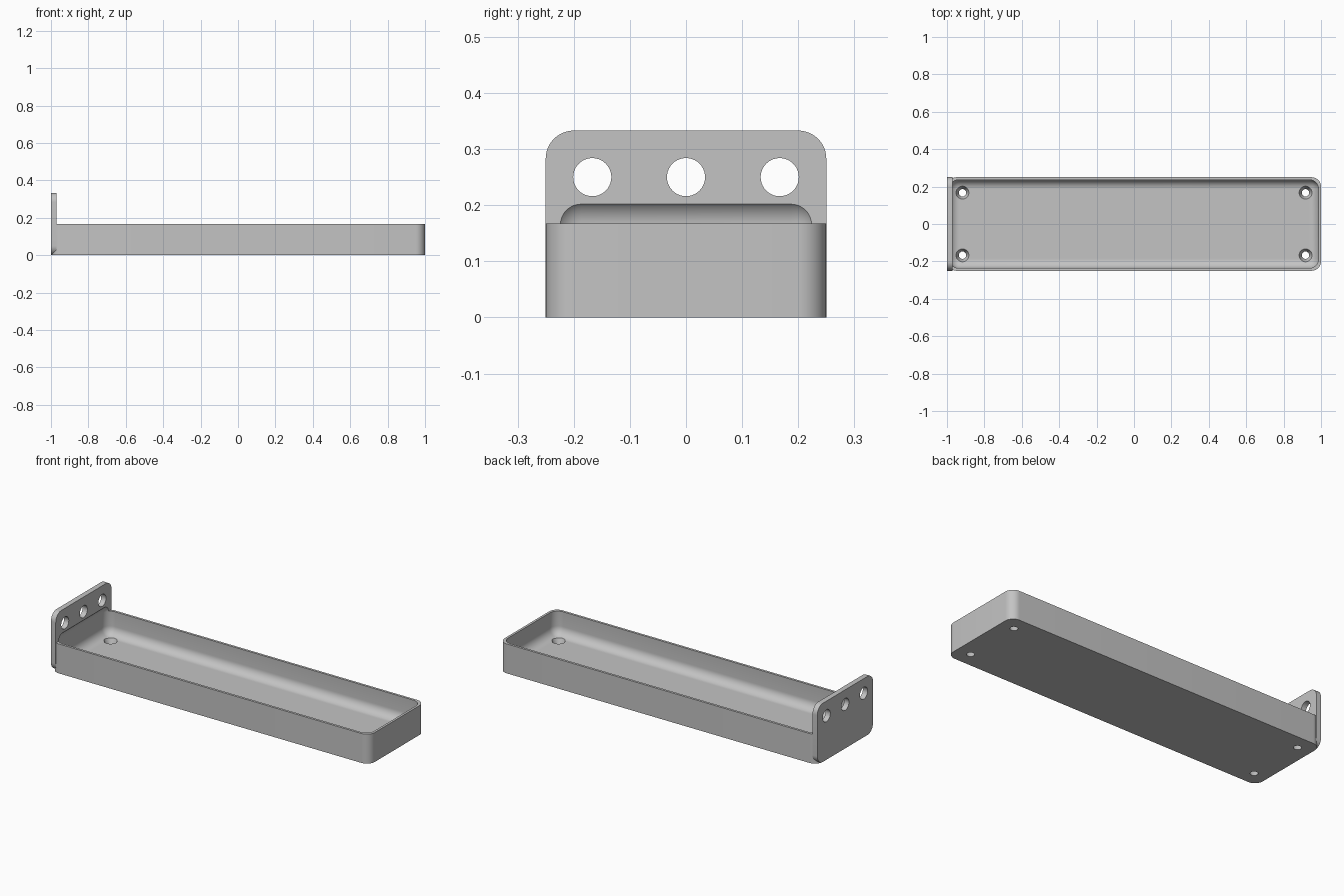
import bpy, bmesh, math
from mathutils import Matrix, Vector

default = bpy.data.objects.get("Cube")
if default:
    bpy.data.objects.remove(default, do_unlink=True)

# Main dimensions
HEIGHT, PLATE_H, HALF_W = 0.167, 0.333, 0.25
PLATE_T, WALL, FLOOR, RADIUS = 0.03, 0.0133, 0.0333, 0.05

grey = bpy.data.materials.new("plain_grey")
grey.use_nodes = True
colour = (0.55, 0.55, 0.55, 1)
grey.diffuse_color = colour
grey.node_tree.nodes["Principled BSDF"].inputs["Base Color"].default_value = colour


def add_object(name, bm):
    mesh = bpy.data.meshes.new(name)
    bmesh.ops.recalc_face_normals(bm, faces=bm.faces)
    bm.to_mesh(mesh)
    bm.free()
    mesh.materials.append(grey)
    obj = bpy.data.objects.new(name, mesh)
    bpy.context.collection.objects.link(obj)
    return obj


def rounded_box(name, low, high, axis=None):
    """Box with rounded edges: those along one axis, or all of them."""
    low, high = Vector(low), Vector(high)
    bm = bmesh.new()
    bmesh.ops.create_cube(bm, size=1)
    bmesh.ops.scale(bm, vec=high - low, verts=bm.verts)
    bmesh.ops.translate(bm, vec=(low + high) / 2, verts=bm.verts)
    edges = [e for e in bm.edges if axis is None or
             abs((e.verts[0].co - e.verts[1].co).normalized()[axis]) > 0.9]
    bmesh.ops.bevel(bm, geom=edges, offset=RADIUS, segments=12,
                    profile=0.5, affect='EDGES')
    return add_object(name, bm)


def drill(name, centre, r_low, r_high, depth, turn=Matrix.Identity(4)):
    bm = bmesh.new()
    bmesh.ops.create_cone(bm, cap_ends=True, segments=40, radius1=r_low,
                          radius2=r_high, depth=depth,
                          matrix=Matrix.Translation(centre) @ turn)
    return add_object(name, bm)


def combine(target, other, operation):
    mod = target.modifiers.new(operation.lower(), 'BOOLEAN')
    mod.object, mod.operation, mod.solver = other, operation, 'EXACT'
    bpy.context.view_layer.objects.active = target
    bpy.ops.object.modifier_apply(modifier=mod.name)
    bpy.data.objects.remove(other, do_unlink=True)


# Tray body joined to the upright mounting plate
tray = rounded_box("tray_with_mounting_plate", (-1, -HALF_W, 0), (1, HALF_W, HEIGHT), axis=2)
plate = rounded_box("mounting_plate", (-1, -HALF_W, 0),
                    (-1 + PLATE_T, HALF_W, PLATE_H), axis=0)
combine(tray, plate, 'UNION')

# Hollow with rounded floor edges, slightly notching the plate
inner_x, inner_y = 1 - WALL, HALF_W - WALL
hollow = rounded_box("hollow_cutter", (-inner_x, -inner_y, FLOOR),
                     (inner_x, inner_y, 0.2147))
combine(tray, hollow, 'DIFFERENCE')

# Countersunk screw holes in the floor
for x in (-0.917, 0.917):
    for y in (-0.167, 0.167):
        hole = drill("floor_hole_cutter", (x, y, FLOOR / 2), 0.018, 0.036, 0.042)
        combine(tray, hole, 'DIFFERENCE')

# Three holes across the plate
sideways = Matrix.Rotation(math.pi / 2, 4, 'Y')
for y in (-0.167, 0, 0.167):
    hole = drill("plate_hole_cutter", (-1 + PLATE_T / 2, y, 0.25),
                 0.034, 0.034, 0.1, sideways)
    combine(tray, hole, 'DIFFERENCE')

# Smooth fillets with crisp edges
bpy.ops.object.select_all(action='DESELECT')
tray.select_set(True)
bpy.context.view_layer.objects.active = tray
bpy.ops.object.shade_smooth_by_angle(angle=math.radians(30))
